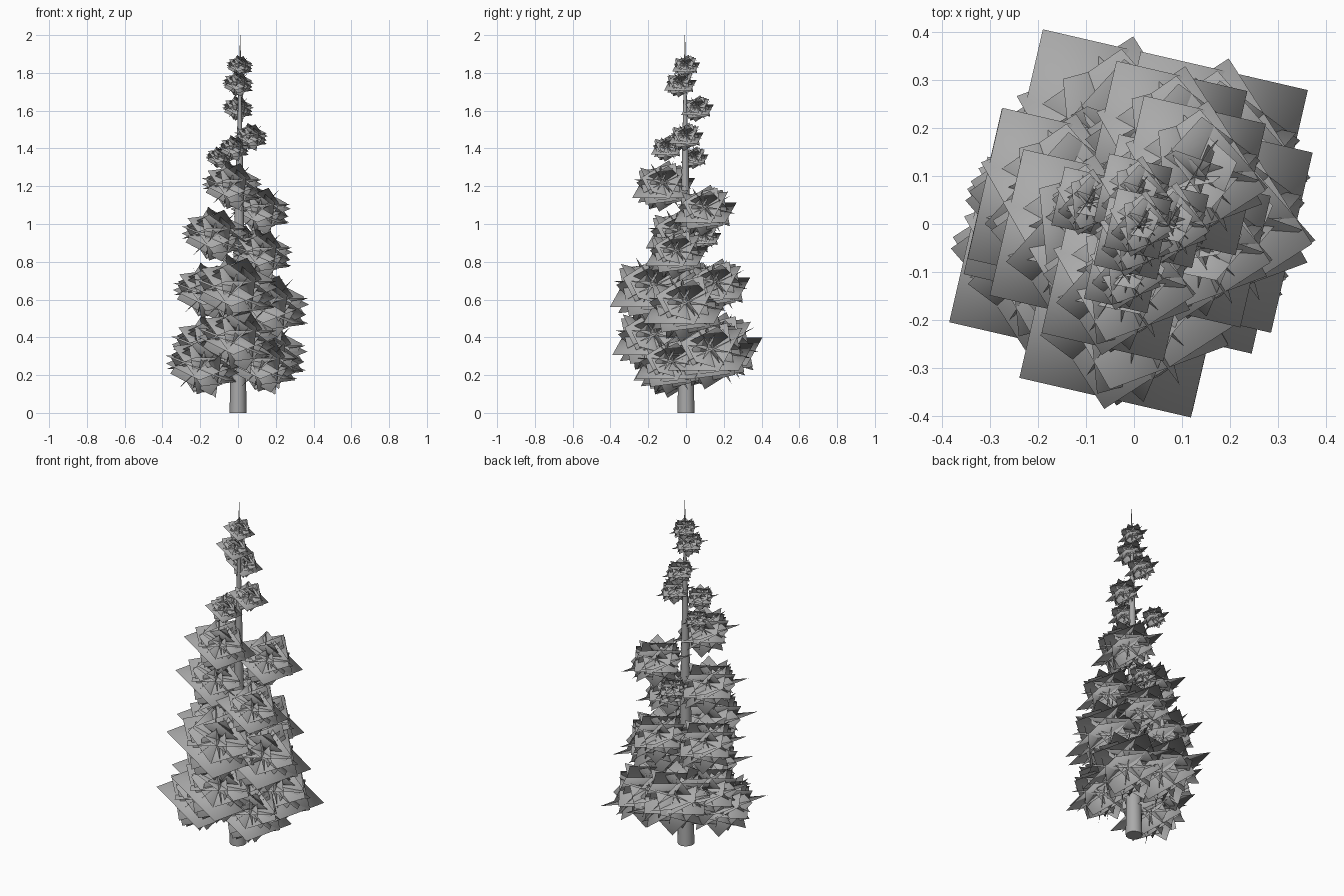
import bpy, bmesh, math
from mathutils import Matrix, Vector

cube = bpy.data.objects.get("Cube")
if cube:
    bpy.data.objects.remove(cube, do_unlink=True)

grey = bpy.data.materials.new("plain_grey")
grey.use_nodes = True
grey.diffuse_color = (0.4, 0.4, 0.4, 1)
bsdf = grey.node_tree.nodes["Principled BSDF"]
bsdf.inputs["Base Color"].default_value = (0.4, 0.4, 0.4, 1)
bsdf.inputs["Roughness"].default_value = 0.8


def make_object(name, bm):
    mesh = bpy.data.meshes.new(name)
    bm.to_mesh(mesh)
    bm.free()
    mesh.materials.append(grey)
    mesh.shade_smooth()
    obj = bpy.data.objects.new(name, mesh)
    bpy.context.collection.objects.link(obj)
    return obj


# Tapering trunk: rings of (height, radius) ending in a thin leader shoot
SIDES = 12
bm = bmesh.new()
rings = []
for z, r in [(0, 0.045), (0.4, 0.038), (0.9, 0.028), (1.4, 0.016), (1.8, 0.006), (2, 0.001)]:
    lean = 0.006 * z
    rings.append([bm.verts.new((lean + r * math.cos(a), -lean / 2 + r * math.sin(a), z))
                  for a in (math.tau * i / SIDES for i in range(SIDES))])
for low, high in zip(rings, rings[1:]):
    for i in range(SIDES):
        j = (i + 1) % SIDES
        bm.faces.new((low[i], low[j], high[j], high[i]))
bm.faces.new(rings[0][::-1])
bm.faces.new(rings[-1])
trunk = make_object("trunk", bm)
bpy.context.view_layer.objects.active = trunk
trunk.select_set(True)
bpy.ops.object.shade_smooth_by_angle(angle=math.radians(40))
trunk.select_set(False)


def turn(degrees, axis):
    return Matrix.Rotation(math.radians(degrees), 4, axis)


# Square leaf cards of one cluster: (azimuth, tilt, spin, offset, size)
cards = [(0, 0, 0, -0.04, 1.04)]
cards += [(72 * i + 20, 32, 30 * i, 0.04, 0.84) for i in range(5)]
cards += [(72 * i + 50, 66, 25 * i + 10, 0.03, 0.76) for i in range(5)]
cards += [(120 * i, 88, 30 * i + 15, 0, 0.62) for i in range(3)]

# The whole cluster leans around its broad base card
frame = turn(-13, 'Z') @ turn(22, 'Y')
card_matrices = [frame @ turn(azimuth, 'Z') @ turn(tilt, 'Y')
                 @ Matrix.Translation((0, 0, offset)) @ turn(spin, 'Z') @ Matrix.Scale(size, 4)
                 for azimuth, tilt, spin, offset, size in cards]
corners = [Vector((x, y, 0)) for x, y in ((-.5, -.5), (.5, -.5), (.5, .5), (-.5, .5))]

# Clusters spiral up the trunk: (x, y, z, card width)
clusters = [
    (-.18, -.07, .25, .34), (0, -.17, .39, .36), (.14, -.08, .25, .31),
    (.15, .13, .31, .37), (-.05, .17, .34, .38), (-.15, .03, .35, .34),
    (-.01, -.17, .65, .38), (.16, 0, .56, .37), (.07, .16, .67, .29),
    (-.16, .05, .64, .31), (-.12, -.03, .94, .30), (.13, -.05, .84, .27),
    (.02, .1, .93, .14), (.12, .1, 1.07, .27), (-.03, -.12, 1.2, .27),
    (-.1, .045, 1.35, .12), (-.02, -.1, 1.4, .14), (.07, 0, 1.46, .15),
    (0, .06, 1.61, .14), (0, -.03, 1.74, .14), (.01, 0, 1.835, .12),
]

for n, (x, y, z, width) in enumerate(clusters, 1):
    bm = bmesh.new()
    normals = []
    for m in card_matrices:
        facing = (m.to_3x3() @ Vector((0, 0, 1))).normalized()
        points = [m @ c for c in corners]
        bm.faces.new([bm.verts.new(p * width) for p in points])
        # Rounded shading across each card
        normals += [(p.normalized() + facing * 0.7).normalized() for p in points]
    cluster = make_object(f"leaf_cluster_{n}", bm)
    cluster.location = (x, y, z)
    cluster.data.normals_split_custom_set_from_vertices(normals)
